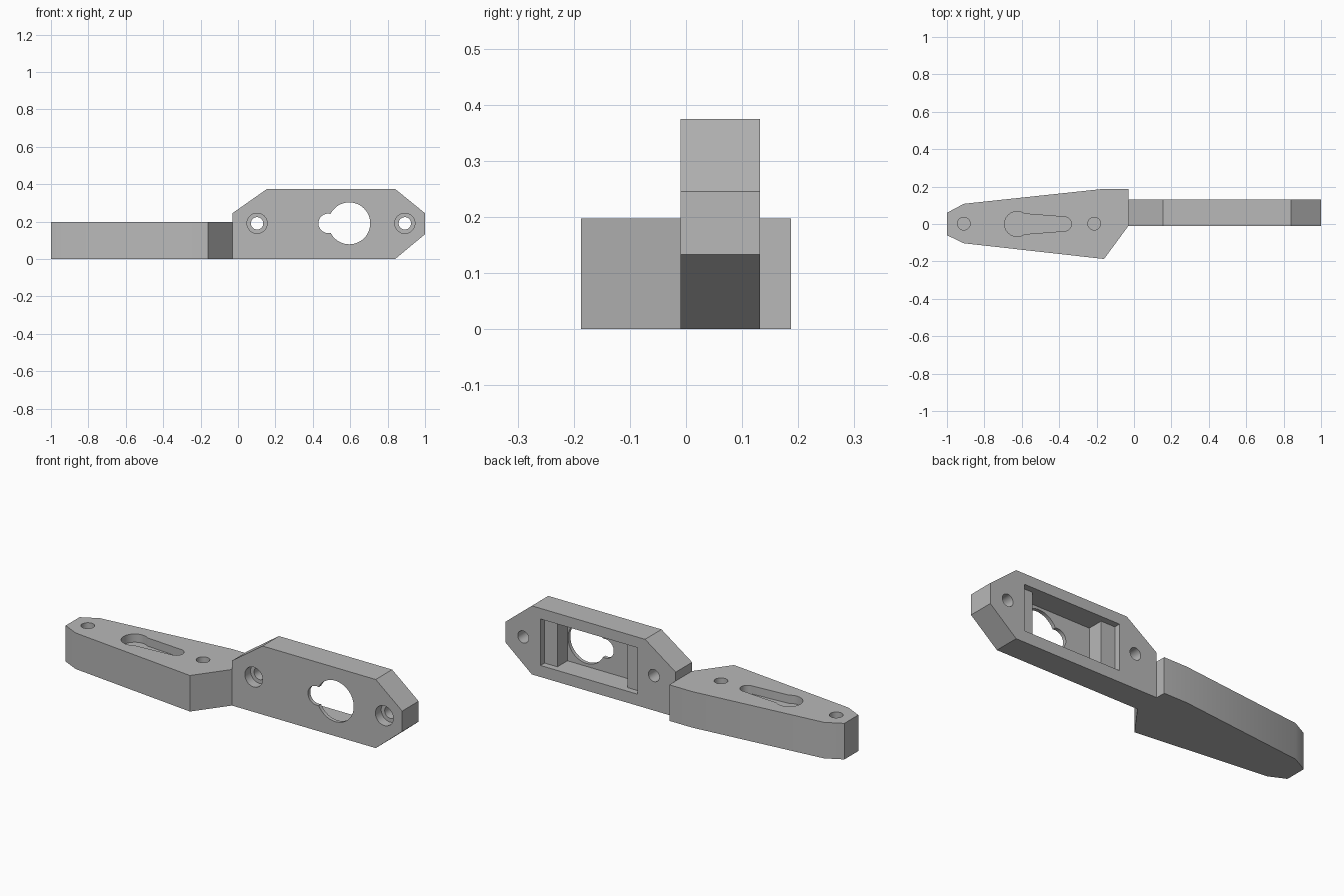
import bpy, bmesh
from math import cos, sin, radians

if "Cube" in bpy.data.objects:
    bpy.data.objects.remove(bpy.data.objects["Cube"])

grey = bpy.data.materials.new("plain grey")
grey.use_nodes = True
COLOUR = (0.48, 0.48, 0.48, 1)
grey.diffuse_color = COLOUR
grey.node_tree.nodes["Principled BSDF"].inputs["Base Color"].default_value = COLOUR


def arc(cx, cy, r, start=0, end=360, steps=48):
    """Points along an arc; a full turn leaves out the repeated end point."""
    count = steps if end - start >= 360 else steps + 1
    angles = [radians(start + (end - start) * i / steps) for i in range(count)]
    return [(cx + r * cos(a), cy + r * sin(a)) for a in angles]


def box(x0, x1, z0, z1):
    return [(x0, z0), (x1, z0), (x1, z1), (x0, z1)]


def prism(name, outline, low, high, axis):
    """Extrude a 2D outline along z (flat plate) or y (upright plate)."""
    def place(p, d):
        return (p[0], p[1], d) if axis == "z" else (p[0], d, p[1])
    bm = bmesh.new()
    face = bm.faces.new([bm.verts.new(place(p, low)) for p in outline])
    new = bmesh.ops.extrude_face_region(bm, geom=[face])["geom"]
    shift = place((0, 0), high - low)
    bmesh.ops.translate(bm, vec=shift, verts=[v for v in new if isinstance(v, bmesh.types.BMVert)])
    bmesh.ops.recalc_face_normals(bm, faces=bm.faces)
    mesh = bpy.data.meshes.new(name)
    bm.to_mesh(mesh)
    bm.free()
    mesh.materials.append(grey)
    obj = bpy.data.objects.new(name, mesh)
    bpy.context.collection.objects.link(obj)
    return obj


def cut(body, outline, low, high, axis):
    cutter = prism("cutter", outline, low, high, axis)
    cutter.hide_render = True
    bpy.context.view_layer.objects.active = body
    mod = body.modifiers.new("cut", "BOOLEAN")
    mod.operation = "DIFFERENCE"
    mod.solver = "EXACT"
    mod.object = cutter
    bpy.ops.object.modifier_apply(modifier=mod.name)
    bpy.data.objects.remove(cutter)


def finish(body):
    bpy.ops.object.select_all(action="DESELECT")
    body.select_set(True)
    bpy.context.view_layer.objects.active = body
    bpy.ops.object.shade_smooth_by_angle(angle=radians(30))


# Flat tapered plate with blind holes and a keyhole slot in its top
TOP = 0.197
flat_plate = prism("flat_plate", [
    (-1, -0.06), (-0.91, -0.103), (-0.16, -0.187), (-0.03, -0.01),
    (-0.03, 0.187), (-0.17, 0.187), (-0.91, 0.108), (-1, 0.06)], 0, TOP, "z")
for x in (-0.91, -0.213):
    cut(flat_plate, arc(x, 0.002, 0.034), 0.09, TOP + 0.1, "z")
cut(flat_plate, arc(-0.625, 0, 0.067), TOP - 0.045, TOP + 0.1, "z")
slot = [(-0.62, 0.057), (-0.62, -0.057)] + arc(-0.373, 0, 0.038, -85, 85, 24)
cut(flat_plate, slot, TOP - 0.045, TOP + 0.1, "z")
finish(flat_plate)

# Upright plate with chamfered corners
FRONT, BACK = -0.01, 0.132
upright_plate = prism("upright_plate", [
    (-0.03, 0), (0.84, 0), (1, 0.133), (1, 0.245),
    (0.84, 0.375), (0.155, 0.375), (-0.03, 0.245)], FRONT, BACK, "y")
# Stepped pocket in the back
cut(upright_plate, box(0.20, 0.787, 0.063, 0.317), BACK - 0.035, BACK + 0.1, "y")
cut(upright_plate, box(0.285, 0.71, 0.063, 0.317), FRONT + 0.02, BACK + 0.1, "y")
# Keyhole through the thin front wall
cut(upright_plate, arc(0.595, 0.191, 0.112), FRONT - 0.1, 0.06, "y")
cut(upright_plate, arc(0.482, 0.191, 0.052), FRONT - 0.1, 0.06, "y")
# Counterbored screw holes
for x in (0.102, 0.892):
    cut(upright_plate, arc(x, 0.191, 0.033), FRONT - 0.1, BACK + 0.1, "y")
    cut(upright_plate, arc(x, 0.191, 0.054), FRONT - 0.1, FRONT + 0.05, "y")
finish(upright_plate)
